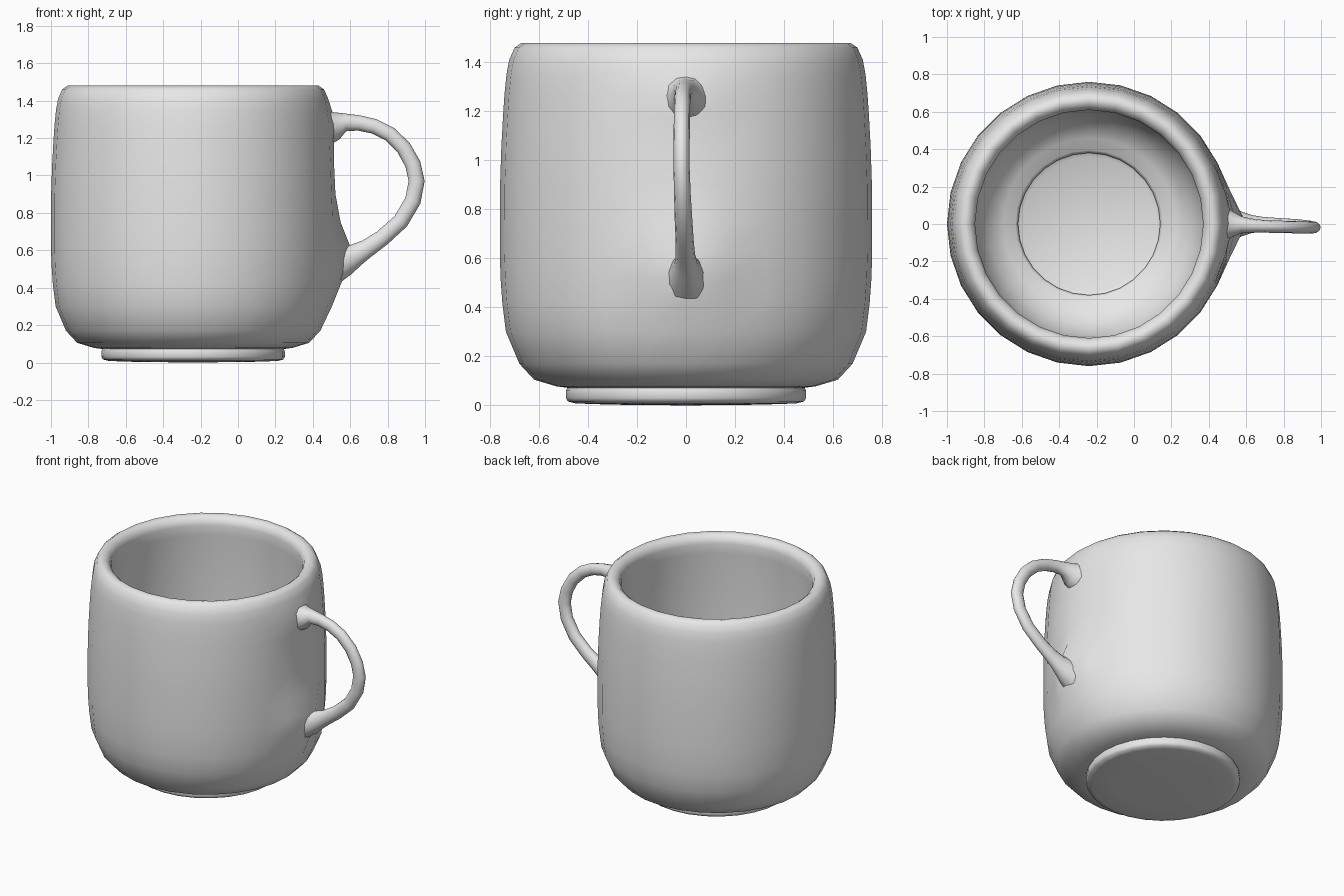
import bpy, bmesh, math
from mathutils import Vector

if "Cube" in bpy.data.objects:
    bpy.data.objects.remove(bpy.data.objects["Cube"])

CX, SEG = -0.24, 28
grey = bpy.data.materials.new("plain grey")
grey.diffuse_color = (0.8, 0.8, 0.8, 1)
grey.use_nodes = True
grey.node_tree.nodes["Principled BSDF"].inputs["Base Color"].default_value = grey.diffuse_color


def finish(bm, name, angle):
    bmesh.ops.recalc_face_normals(bm, faces=bm.faces)
    me = bpy.data.meshes.new(name)
    bm.to_mesh(me)
    bm.free()
    me.materials.append(grey)
    ob = bpy.data.objects.new(name, me)
    bpy.context.collection.objects.link(ob)
    bpy.ops.object.select_all(action='DESELECT')
    ob.select_set(True)
    bpy.context.view_layer.objects.active = ob
    bpy.ops.object.shade_smooth_by_angle(angle=math.radians(angle))


def skin(bm, rings):
    for a, b in zip(rings, rings[1:]):
        n = len(a)
        for i in range(n):
            j = (i + 1) % n
            bm.faces.new((a[i], a[j], b[j], b[i]))


# Cup body: foot, rounded outer wall, rim, inner wall and sunken floor
outer = [(0.30, 0.003), (0.45, 0.008), (0.482, 0.016), (0.49, 0.03), (0.49, 0.06),
         (0.485, 0.072), (0.53, 0.078), (0.62, 0.105), (0.68, 0.17), (0.735, 0.30),
         (0.75, 0.42), (0.757, 0.52), (0.76, 0.62), (0.76, 0.75), (0.759, 0.90),
         (0.754, 1.05), (0.747, 1.18), (0.741, 1.27), (0.733, 1.35), (0.722, 1.41),
         (0.70, 1.46), (0.672, 1.48)]
inner = [(0.645, 1.475), (0.62, 1.455), (0.61, 1.42), (0.615, 1.35), (0.63, 1.1),
         (0.635, 0.75), (0.63, 0.5), (0.60, 0.33), (0.54, 0.21), (0.46, 0.15),
         (0.395, 0.13), (0.38, 0.115), (0.385, 0.09), (0.36, 0.075)]


def swell(z):
    """Outward pull of the wall where the handle grows out of it."""
    low = 0.088 * math.exp(-((z - 0.57) / 0.17) ** 2)
    high = 0.03 * math.exp(-((z - 1.27) / 0.07) ** 2)
    return low + high


bm = bmesh.new()
rings = []
for k, (r, z) in enumerate(outer + inner):
    ring = []
    for i in range(SEG):
        a = 2 * math.pi * i / SEG
        off = min(i, SEG - i)
        weight = (1.0, 0.2)[off] if off < 2 and k < len(outer) else 0
        rr = r + weight * swell(z)
        ring.append(bm.verts.new((CX + rr * math.cos(a), rr * math.sin(a), z)))
    rings.append(ring)
skin(bm, rings)
for ring, z in ((rings[0], 0.0), (rings[-1], 0.075)):
    c = bm.verts.new((CX, 0, z))
    for i in range(SEG):
        bm.faces.new((ring[i], ring[(i + 1) % SEG], c))
finish(bm, "cup_body", 60)

# Handle: oval tube along a bent path, flared at both ends
# (x, y, z, half thickness in plane, half width across)
path = [(0.46, 0, 1.26, 0.11, 0.11), (0.525, 0, 1.265, 0.075, 0.07),
        (0.575, -0.004, 1.285, 0.047, 0.045), (0.65, -0.01, 1.28, 0.041, 0.035),
        (0.73, -0.014, 1.262, 0.04, 0.033), (0.81, -0.016, 1.222, 0.04, 0.033),
        (0.885, -0.017, 1.15, 0.041, 0.033), (0.935, -0.018, 1.06, 0.042, 0.033),
        (0.955, -0.018, 0.97, 0.043, 0.033), (0.935, -0.015, 0.865, 0.043, 0.034),
        (0.87, -0.01, 0.755, 0.043, 0.036), (0.77, -0.005, 0.665, 0.044, 0.037),
        (0.69, -0.002, 0.61, 0.049, 0.04), (0.63, 0, 0.575, 0.061, 0.048),
        (0.58, 0, 0.55, 0.08, 0.065), (0.48, 0, 0.51, 0.11, 0.10)]
bm = bmesh.new()
pts = [Vector(p[:3]) for p in path]
rings = []
for k, p in enumerate(path):
    t = (pts[min(k + 1, len(pts) - 1)] - pts[max(k - 1, 0)]).normalized()
    side = Vector((0, 1, 0))
    up = t.cross(side).normalized()
    rings.append([bm.verts.new(pts[k] + up * p[3] * math.cos(a) + side * p[4] * math.sin(a))
                  for a in (2 * math.pi * i / 12 for i in range(12))])
skin(bm, rings)
bm.faces.new(rings[0])
bm.faces.new(rings[-1])
finish(bm, "handle", 60)
